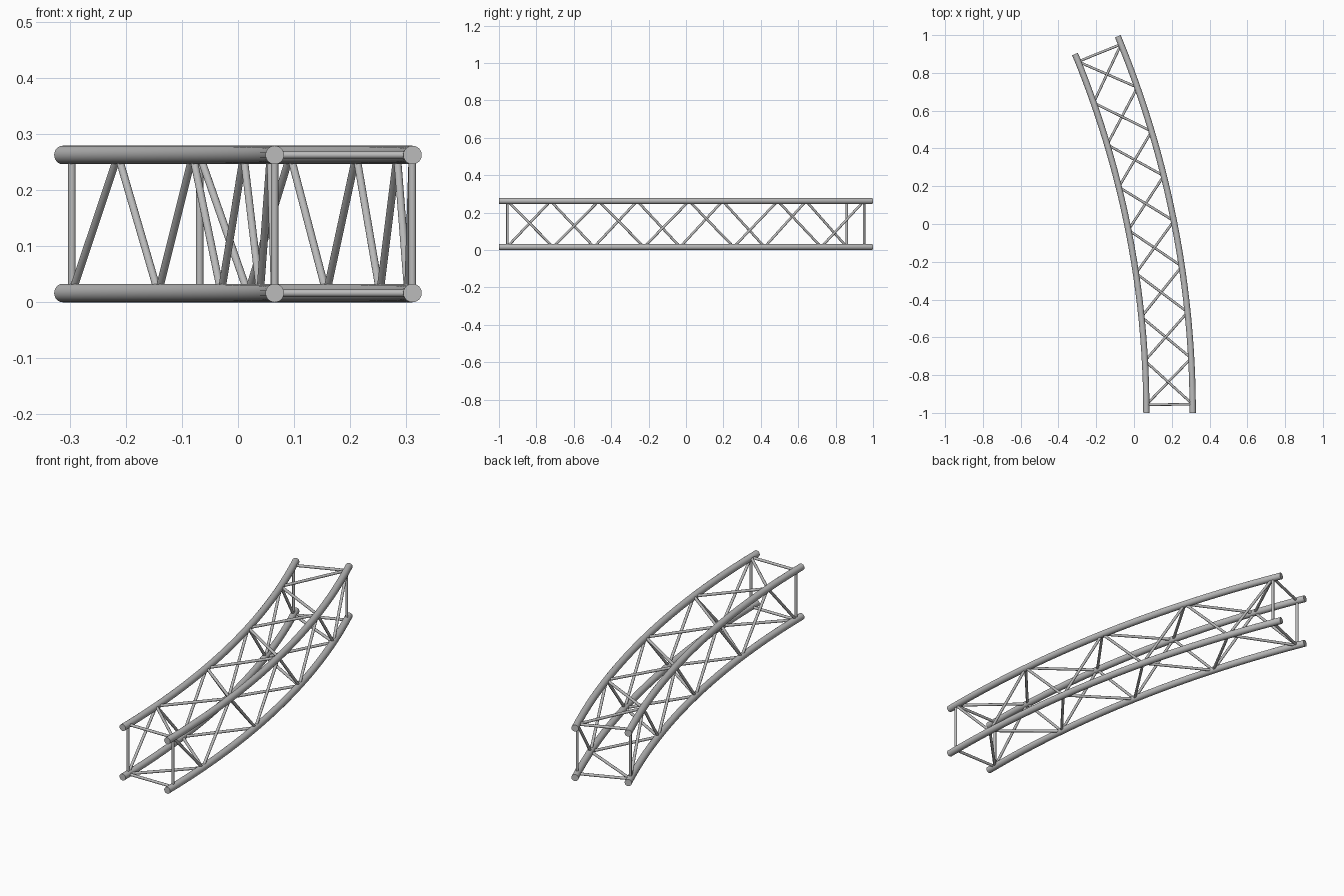
import bpy, bmesh, math
from mathutils import Vector, Matrix

cube = bpy.data.objects.get("Cube")
if cube:
    bpy.data.objects.remove(cube, do_unlink=True)

# Main dimensions of the curved box truss
OUTER_R, WIDTH = 5.21, 0.2455
INNER_R = OUTER_R - WIDTH
CENTRE = Vector((0.311 - OUTER_R, -1.0, 0.0))
SWEEP = math.radians(22.5)
CHORD_RADIUS, BRACE_RADIUS = 0.0165, 0.0067
LOW, HIGH = 0.0165, 0.2625
BAYS = 8
MARGIN = math.radians(0.5)

metal = bpy.data.materials.new("grey metal")
metal.use_nodes = True
GREY = (0.5, 0.5, 0.5, 1.0)
metal.diffuse_color = GREY
bsdf = next(n for n in metal.node_tree.nodes if n.type == 'BSDF_PRINCIPLED')
bsdf.inputs["Base Color"].default_value = GREY


def finish(bm, name):
    """Turn a bmesh into a smooth shaded object."""
    bmesh.ops.recalc_face_normals(bm, faces=bm.faces[:])
    mesh = bpy.data.meshes.new(name)
    bm.to_mesh(mesh)
    bm.free()
    mesh.materials.append(metal)
    obj = bpy.data.objects.new(name, mesh)
    bpy.context.collection.objects.link(obj)
    bpy.ops.object.select_all(action='DESELECT')
    obj.select_set(True)
    bpy.context.view_layer.objects.active = obj
    bpy.ops.object.shade_smooth_by_angle(angle=math.radians(35))


def chord(name, radius, z):
    """Sweep a circle along the arc and cap both ends."""
    bm = bmesh.new()
    place = Matrix.Translation(CENTRE + Vector((radius, 0, z))) @ Matrix.Rotation(math.pi / 2, 4, 'X')
    bmesh.ops.create_circle(bm, segments=24, radius=CHORD_RADIUS, matrix=place)
    bmesh.ops.spin(bm, geom=bm.verts[:] + bm.edges[:], cent=CENTRE, axis=(0, 0, 1),
                   angle=SWEEP, steps=24)
    bmesh.ops.holes_fill(bm, edges=[e for e in bm.edges if e.is_boundary], sides=0)
    finish(bm, name)


def node(radius, i, z):
    """Joint number i on a chord."""
    a = MARGIN + (SWEEP - 2 * MARGIN) * i / BAYS
    return CENTRE + Vector((radius * math.cos(a), radius * math.sin(a), z))


def struts(name, pairs):
    """Join straight round bars between pairs of points."""
    bm = bmesh.new()
    for a, b in pairs:
        d = b - a
        place = Matrix.Translation((a + b) / 2) @ d.to_track_quat('Z', 'Y').to_matrix().to_4x4()
        bmesh.ops.create_cone(bm, cap_ends=True, segments=16, radius1=BRACE_RADIUS,
                              radius2=BRACE_RADIUS, depth=d.length, matrix=place)
    finish(bm, name)


def zigzag(name, even, odd):
    """Lacing that alternates between two chords, given as (radius, height)."""
    pts = [node((odd if i % 2 else even)[0], i, (odd if i % 2 else even)[1])
           for i in range(BAYS + 1)]
    struts(name, list(zip(pts, pts[1:])))


inner_low, inner_high = (INNER_R, LOW), (INNER_R, HIGH)
outer_low, outer_high = (OUTER_R, LOW), (OUTER_R, HIGH)

# Four curved main tubes
chord("inner_bottom_chord", *inner_low)
chord("inner_top_chord", *inner_high)
chord("outer_bottom_chord", *outer_low)
chord("outer_top_chord", *outer_high)

# Diagonal lacing on the four sides
zigzag("inner_side_lacing", inner_low, inner_high)
zigzag("outer_side_lacing", outer_high, outer_low)
zigzag("top_lacing", outer_high, inner_high)
zigzag("bottom_lacing", inner_low, outer_low)

# Square frame of bars at each end
corners = [inner_low, outer_low, outer_high, inner_high]
for label, i in (("front", 0), ("back", BAYS)):
    p = [node(r, i, z) for r, z in corners]
    struts(label + "_end_frame", list(zip(p, p[1:] + p[:1])))
